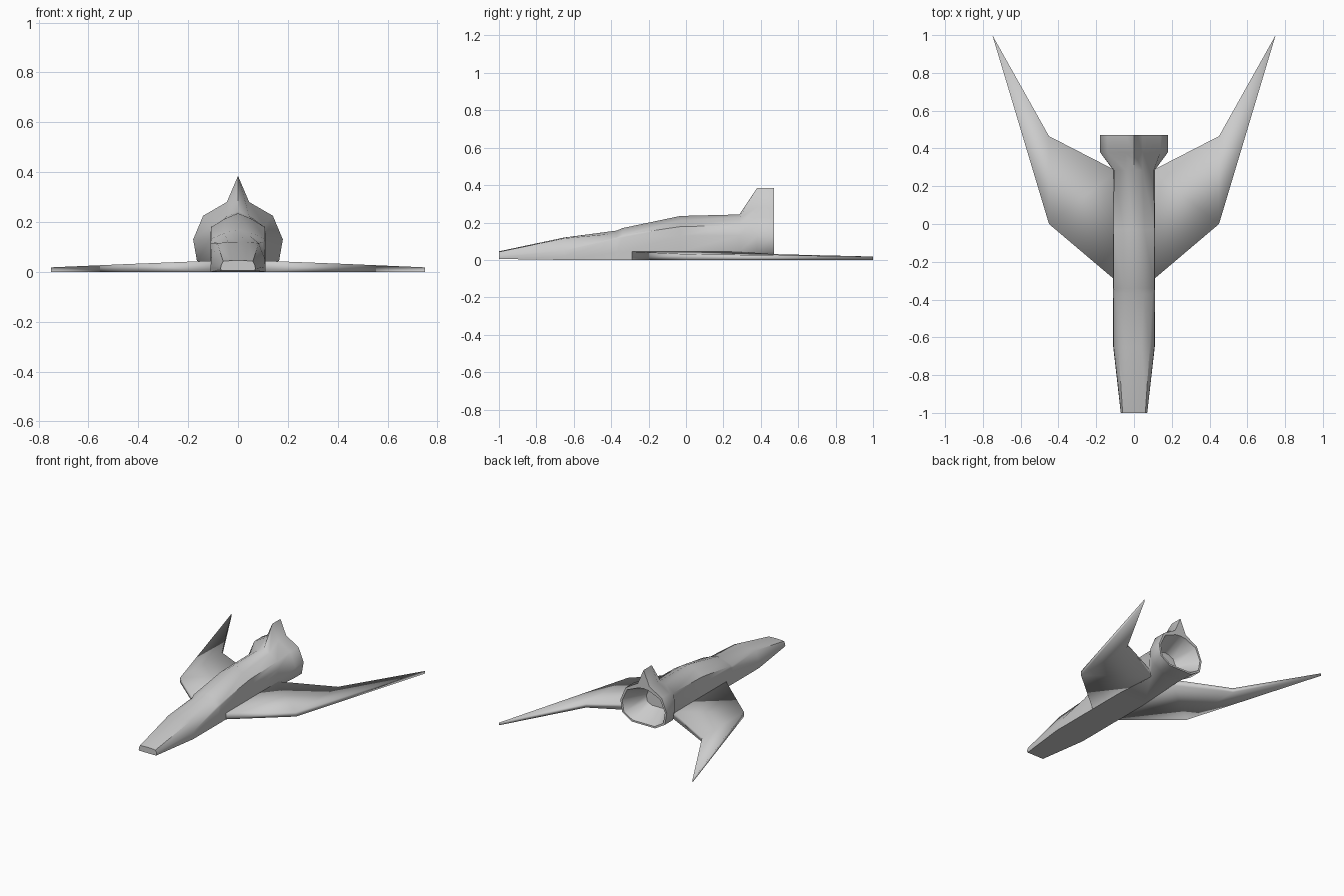
import bpy, bmesh, math

if "Cube" in bpy.data.objects:
    bpy.data.objects.remove(bpy.data.objects["Cube"])


def finish(name, bm, angle):
    bmesh.ops.recalc_face_normals(bm, faces=bm.faces)
    mesh = bpy.data.meshes.new(name)
    bm.to_mesh(mesh)
    bm.free()
    obj = bpy.data.objects.new(name, mesh)
    bpy.context.collection.objects.link(obj)
    bpy.ops.object.select_all(action='DESELECT')
    obj.select_set(True)
    bpy.context.view_layer.objects.active = obj
    bpy.ops.object.shade_smooth_by_angle(angle=math.radians(angle))
    return obj


def loft(bm, sections):
    """Skin half sections (bottom corner up to top centre), mirrored in x."""
    rings = []
    for y, half in sections:
        loop = half + [(-x, z) for x, z in reversed(half[:-1])]
        rings.append([bm.verts.new((x, y, z)) for x, z in loop])
    for a, b in zip(rings, rings[1:]):
        n = len(a)
        for i in range(n):
            j = (i + 1) % n
            bm.faces.new((a[i], a[j], b[j], b[i]))
    bm.faces.new(rings[0])
    bm.faces.new(rings[-1])


# Fuselage: flat-bottomed nose, cockpit hump, body, flared nozzle with fin
flare = [(.09, .0), (.165, .045), (.18, .13), (.14, .225), (.045, .28), (0, .385)]
bore = [(.085, .012), (.152, .052), (.166, .13), (.128, .213), (.04, .25), (0, .255)]
throat = [(x * .5, .13 + (z - .13) * .5) for x, z in bore]
sections = [
    (-1.0, [(.065, .005), (.07, .012), (.068, .025), (.06, .043), (.03, .045), (0, .046)]),
    (-.65, [(.11, 0), (.11, .02), (.108, .05), (.083, .115), (.04, .119), (0, .12)]),
    (-.37, [(.11, 0), (.11, .04), (.11, .115), (.098, .12), (.05, .142), (0, .157)]),
    (-.34, [(.11, 0), (.11, .04), (.11, .12), (.108, .133), (.055, .155), (0, .17)]),
    (-.03, [(.11, 0), (.11, .045), (.11, .13), (.109, .178), (.055, .212), (0, .235)]),
    (.285, [(.09, 0), (.11, .045), (.11, .13), (.105, .185), (.045, .225), (0, .243)]),
    (.38, flare), (.47, flare), (.47, bore), (.32, throat)]
bm = bmesh.new()
loft(bm, sections)
finish("fuselage", bm, 50)

# Wings: swept slabs thinning from root to a long pointed tip
outline = [(.09, -.305, .045), (.45, 0, .031), (.75, 1.0, .018), (.45, .465, .031), (.09, .28, .045)]
for name, side in (("left_wing", -1), ("right_wing", 1)):
    bm = bmesh.new()
    low = [bm.verts.new((side * x, y, 0)) for x, y, z in outline]
    top = [bm.verts.new((side * x, y, z)) for x, y, z in outline]
    for ring in (low, top):
        bm.faces.new((ring[0], ring[1], ring[4]))
        bm.faces.new((ring[1], ring[3], ring[4]))
        bm.faces.new((ring[1], ring[2], ring[3]))
    for i in range(5):
        j = (i + 1) % 5
        bm.faces.new((low[i], low[j], top[j], top[i]))
    finish(name, bm, 100)
